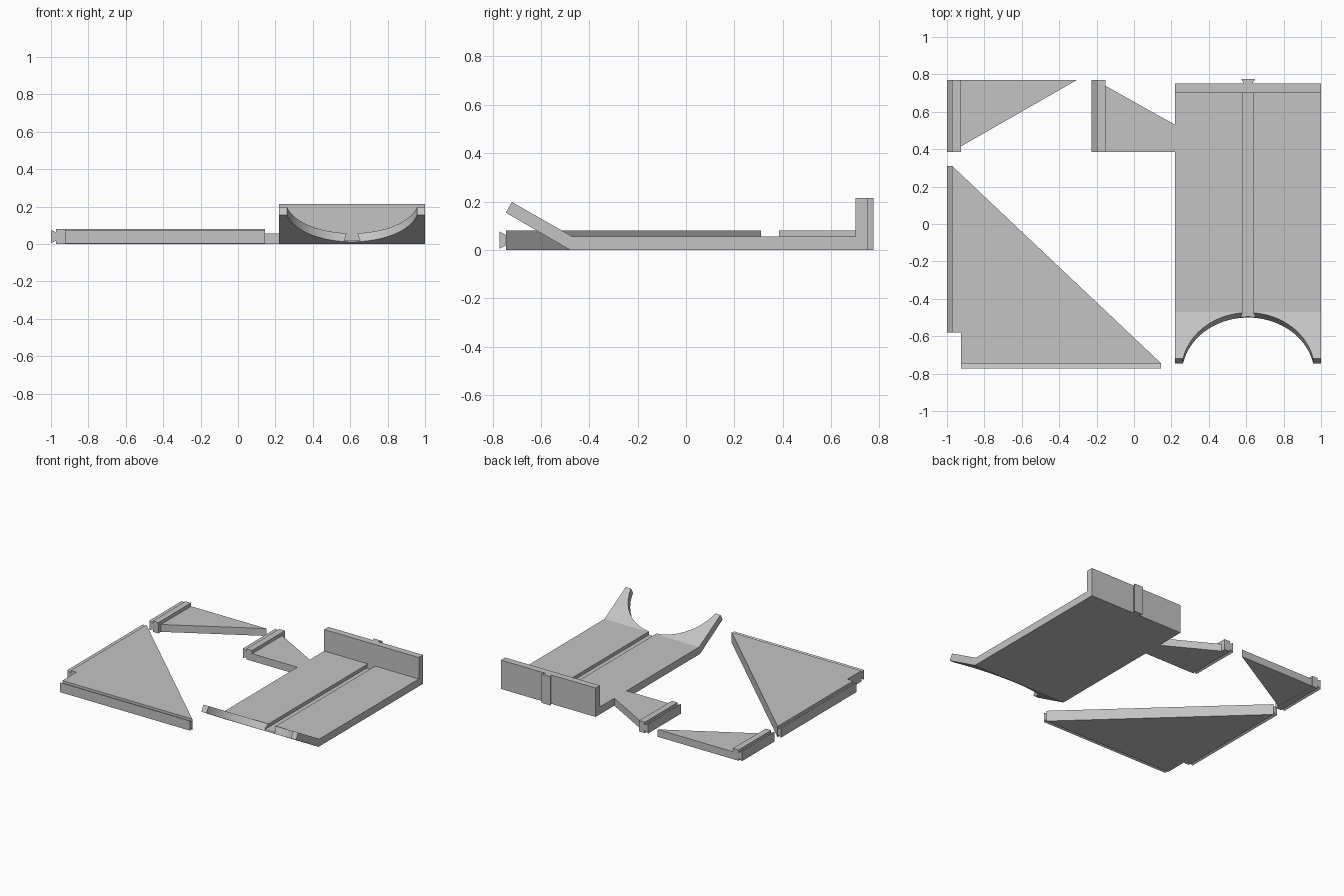
import bpy, bmesh, math
from mathutils import Vector

cube = bpy.data.objects.get("Cube")
if cube:
    bpy.data.objects.remove(cube, do_unlink=True)

grey = bpy.data.materials.new("plain grey")
grey.use_nodes = True
GREY = (0.55, 0.55, 0.55, 1)
grey.diffuse_color = GREY
grey.node_tree.nodes["Principled BSDF"].inputs["Base Color"].default_value = GREY


def prism(name, axis, points, lo, hi):
    """Extrude a 2D profile along an axis; the profile uses the other two axes in order."""
    bm = bmesh.new()
    verts = []
    for p in points:
        co = list(p)
        co.insert(axis, lo)
        verts.append(bm.verts.new(co))
    face = bm.faces.new(verts)
    out = bmesh.ops.extrude_face_region(bm, geom=[face])
    shift = Vector((0, 0, 0))
    shift[axis] = hi - lo
    bmesh.ops.translate(bm, vec=shift, verts=[g for g in out["geom"] if isinstance(g, bmesh.types.BMVert)])
    bmesh.ops.recalc_face_normals(bm, faces=bm.faces)
    mesh = bpy.data.meshes.new(name)
    bm.to_mesh(mesh)
    bm.free()
    mesh.materials.append(grey)
    obj = bpy.data.objects.new(name, mesh)
    bpy.context.collection.objects.link(obj)
    return obj


def select(obj):
    bpy.ops.object.select_all(action="DESELECT")
    obj.select_set(True)
    bpy.context.view_layer.objects.active = obj


def cut(obj, cutter):
    mod = obj.modifiers.new("cut", "BOOLEAN")
    mod.operation = "DIFFERENCE"
    mod.solver = "EXACT"
    mod.object = cutter
    select(obj)
    bpy.ops.object.modifier_apply(modifier=mod.name)
    bpy.data.objects.remove(cutter, do_unlink=True)


def dovetail(root, tip, mid, root_half=0.022, tip_half=0.036):
    """Flared joint section: narrow at the root, wide at the tip."""
    return [(root, mid - root_half), (tip, mid - tip_half),
            (tip, mid + tip_half), (root, mid + root_half)]


FLOOR, BAR, MID = 0.055, 0.08, 0.61

# Tray: floor, upright back wall and tilted front lip in one profile
tray = prism("tray", 0, [(-0.48, 0), (0.75, 0), (0.75, 0.215), (0.70, 0.215), (0.70, FLOOR),
                         (-0.47, FLOOR), (-0.72, 0.198), (-0.745, 0.154)], 0.22, 1.0)

# Round bite out of the lip, square to its slope
radius, tilt = 0.355, math.radians(30)
centre = Vector((MID, -0.474, 0.057)) + radius * Vector((0, -math.cos(tilt), math.sin(tilt)))
bpy.ops.mesh.primitive_cylinder_add(vertices=96, radius=radius, depth=0.3,
                                    location=centre, rotation=(-tilt, 0, 0))
bite = bpy.context.object
bite.data.materials.append(grey)
cut(tray, bite)

# Undercut slot along the floor
cut(tray, prism("slot_cutter", 1, [(MID - 0.042, 0.02), (MID + 0.042, 0.02), (MID + 0.03, FLOOR),
                                   (MID + 0.03, 0.07), (MID - 0.03, 0.07), (MID - 0.03, FLOOR)],
                -0.56, 0.70))
select(tray)
bpy.ops.object.shade_smooth_by_angle(angle=math.radians(20))

# Upright rail on the back wall: its profile is given as (x, y)
prism("back_rail", 2, [(x, y) for y, x in dovetail(0.75, 0.775, MID, 0.022, 0.037)], 0, 0.215)

# Side arm and loose arm: a web ending in a raised bar with a rail
prism("side_arm_web", 2, [(-0.155, 0.385), (0.22, 0.385), (0.22, 0.53), (-0.155, 0.74)], 0, FLOOR)
prism("loose_arm_web", 2, [(-0.925, 0.415), (-0.305, 0.77), (-0.925, 0.77)], 0, FLOOR)
for name, x in (("side_arm", -0.227), ("loose_arm", -1.0)):
    prism(name + "_bar", 1, [(x + 0.028, 0), (x + 0.074, 0), (x + 0.074, BAR), (x + 0.028, BAR)],
          0.385, 0.77)
    prism(name + "_rail", 1, dovetail(x + 0.028, x, BAR / 2), 0.385, 0.77)

# Large triangular plate with a rail on each straight edge
prism("triangle_plate", 2, [(-0.972, 0.31), (-0.972, -0.58), (-0.925, -0.58),
                            (-0.925, -0.745), (0.145, -0.745)], 0, BAR)
prism("triangle_side_rail", 1, dovetail(-0.972, -1.0, BAR / 2), -0.58, 0.31)
prism("triangle_front_rail", 0, dovetail(-0.745, -0.772, BAR / 2), -0.925, 0.145)
